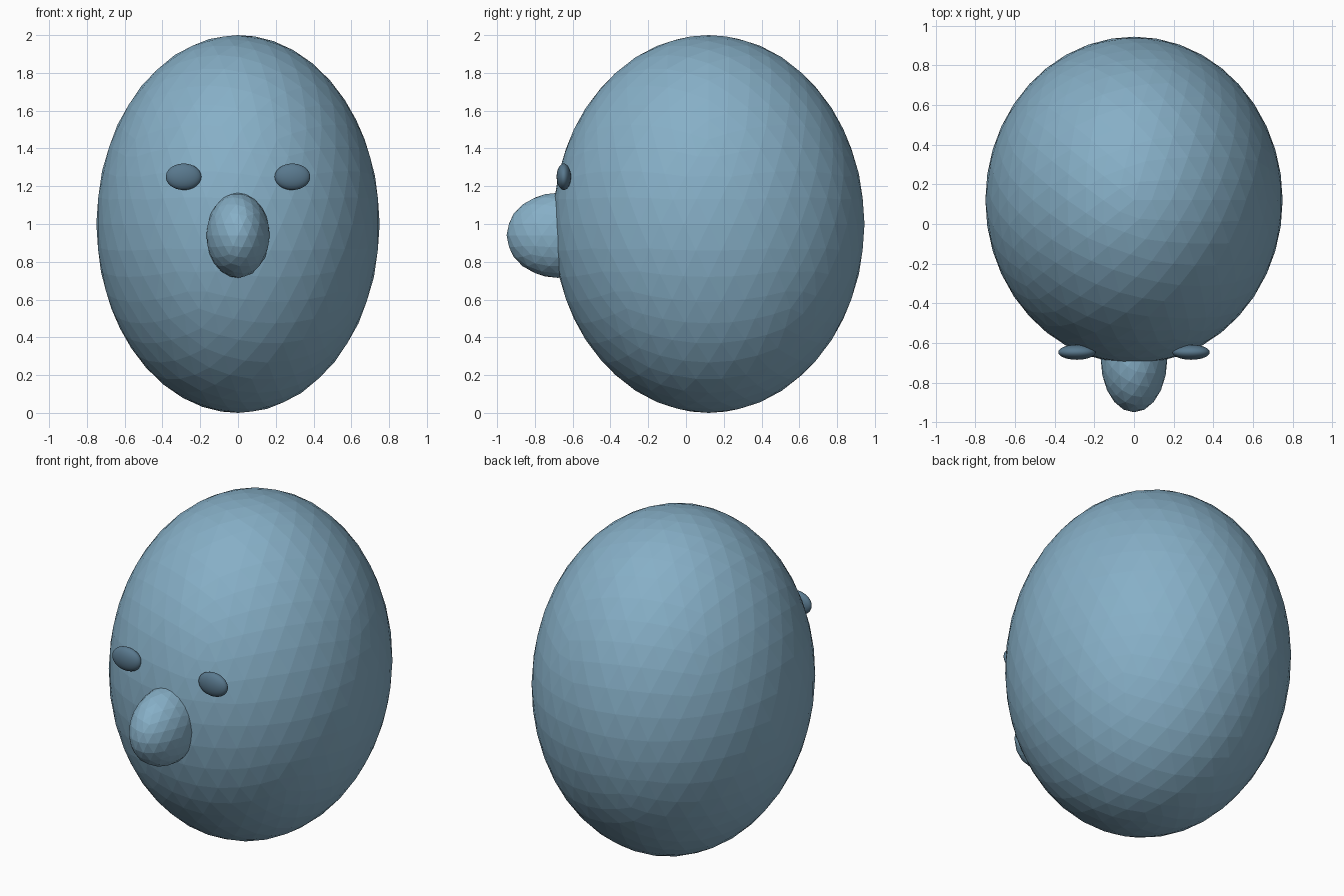
import bpy

cube = bpy.data.objects.get("Cube")
if cube:
    bpy.data.objects.remove(cube, do_unlink=True)


def make_material(name, rgb):
    mat = bpy.data.materials.new(name)
    mat.use_nodes = True
    mat.diffuse_color = (*rgb, 1)
    mat.node_tree.nodes["Principled BSDF"].inputs["Base Color"].default_value = (*rgb, 1)
    return mat


def ellipsoid(name, centre, radii, detail, mat, smooth=False):
    bpy.ops.mesh.primitive_ico_sphere_add(subdivisions=detail, radius=1, location=centre)
    obj = bpy.context.object
    obj.name = name
    obj.scale = radii
    bpy.ops.object.transform_apply(location=False, rotation=False, scale=True)
    obj.data.materials.append(mat)
    if smooth:
        bpy.ops.object.shade_smooth_by_angle()
    return obj


light_blue = make_material("light blue", (0.24, 0.43, 0.57))
dark_blue = make_material("dark blue", (0.10, 0.19, 0.27))

# Faceted egg-shaped body and nose
ellipsoid("body", (0, 0.12, 1), (0.75, 0.825, 1), 4, light_blue)
ellipsoid("nose", (0, -0.68, 0.94), (0.168, 0.27, 0.225), 3, light_blue)

# Flattened eyes, one on each side
for side, x in (("left", 1), ("right", -1)):
    ellipsoid(side + "_eye", (x * 0.288, -0.647, 1.25), (0.094, 0.038, 0.07), 4, dark_blue, smooth=True)
